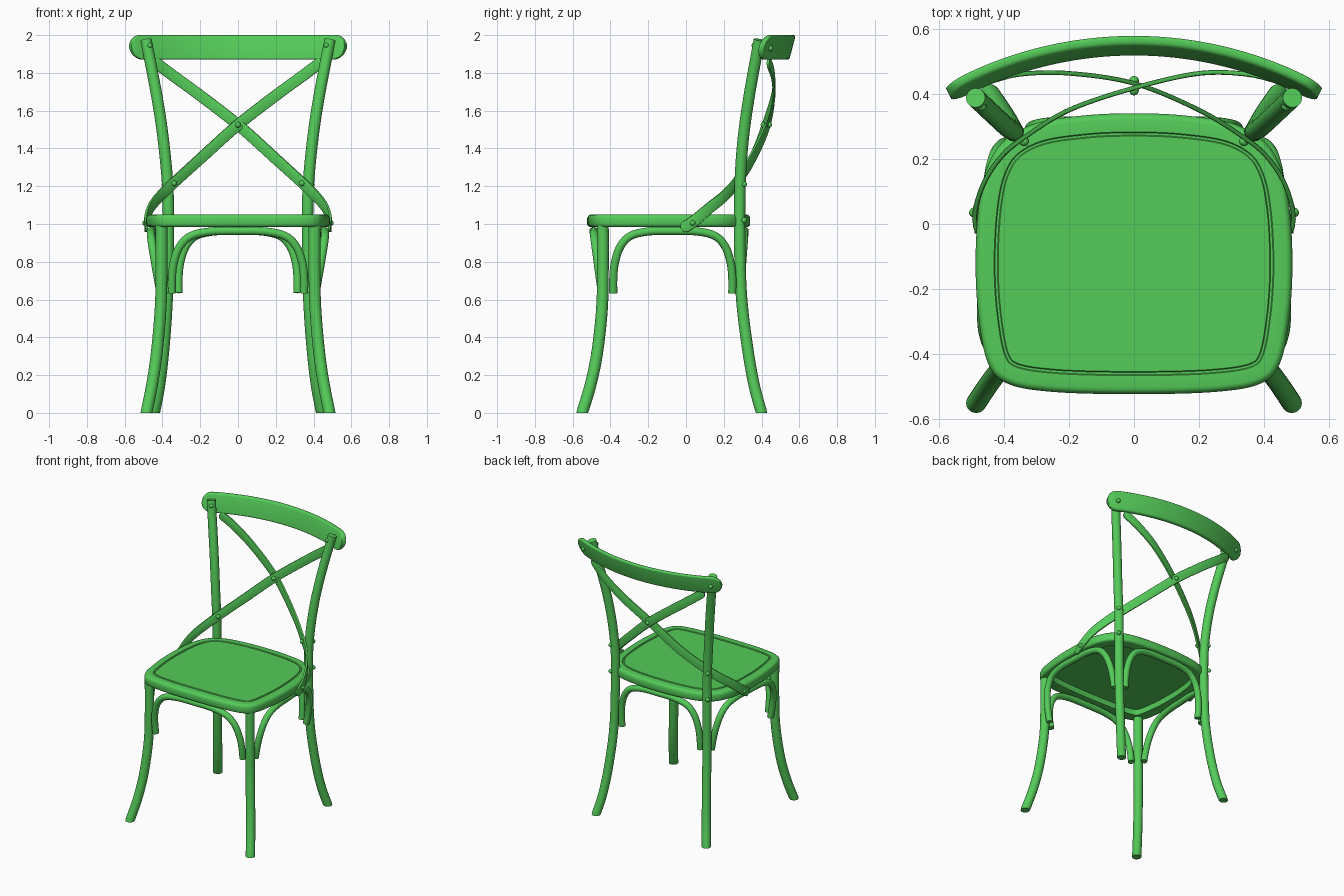
import bpy, bmesh, math
from mathutils import Vector

if "Cube" in bpy.data.objects:
    bpy.data.objects.remove(bpy.data.objects["Cube"])

Z = Vector((0, 0, 1))
green = bpy.data.materials.new("green_paint")
green.diffuse_color = (0.09, 0.6, 0.1, 1)
green.use_nodes = True
green.node_tree.nodes["Principled BSDF"].inputs["Base Color"].default_value = green.diffuse_color


def finish(name, bm):
    bmesh.ops.recalc_face_normals(bm, faces=bm.faces[:])
    me = bpy.data.meshes.new(name)
    bm.to_mesh(me)
    bm.free()
    me.materials.append(green)
    ob = bpy.data.objects.new(name, me)
    bpy.context.collection.objects.link(ob)
    return ob


def bridge(bm, rings):
    for r, s in zip(rings, rings[1:]):
        n = len(r)
        for i in range(n):
            bm.faces.new((r[i], r[(i + 1) % n], s[(i + 1) % n], s[i]))


def spline(points, steps=8):
    """Catmull-Rom curve through the points."""
    p = [Vector(q) for q in points]
    p = [2 * p[0] - p[1]] + p + [2 * p[-1] - p[-2]]
    out = []
    for a, b, c, d in zip(p, p[1:], p[2:], p[3:]):
        for k in range(steps):
            t = k / steps
            out.append(0.5 * (2 * b + (c - a) * t + (2 * a - 5 * b + 4 * c - d) * t * t
                              + (3 * b - a - 3 * c + d) * t ** 3))
    return out + [p[-2]]


def at_length(path, d):
    for a, b in zip(path, path[1:]):
        seg = (b - a).length
        if d <= seg:
            return a.lerp(b, d / seg)
        d -= seg
    return path[-1].copy()


def sweep(name, points, section, ref=None, round_end=0, shear=0, flat_start=False):
    """Sweep a section (a across ref, b sideways) along a smooth path."""
    path = spline(points)
    scale = [1] * len(path)
    if round_end:
        total = sum((b - a).length for a, b in zip(path, path[1:]))
        ang = [(k + 0.4) / 8.4 * math.pi / 2 for k in range(9)]
        cap = [(round_end * (1 - math.cos(q)), math.sin(q)) for q in ang]
        mid = [(round_end + (total - 2 * round_end) * k / 40, 1) for k in range(1, 40)]
        samples = cap + mid + [(total - d, s) for d, s in reversed(cap)]
        path = [at_length(path, d) for d, s in samples]
        scale = [s for d, s in samples]
    bm = bmesh.new()
    rings = []
    for i, p in enumerate(path):
        t = (path[min(i + 1, len(path) - 1)] - path[max(i - 1, 0)]).normalized()
        if flat_start and i == 0:
            t = Z.copy()
        n = Vector(ref) if ref else t.cross(Z)
        n = (n - t * n.dot(t)).normalized()
        w = t.cross(n)
        rings.append([bm.verts.new(p + n * (a + shear * b * scale[i]) + w * b * scale[i])
                      for a, b in section])
    bridge(bm, rings)
    bm.faces.new(rings[0])
    bm.faces.new(rings[-1])
    return finish(name, bm)


def circle(r, n=20):
    return [(r * math.cos(2 * math.pi * k / n), r * math.sin(2 * math.pi * k / n)) for k in range(n)]


def rounded_rect(a, b, r, n=4):
    out = []
    for q, (sa, sb) in enumerate(((1, 1), (-1, 1), (-1, -1), (1, -1))):
        for k in range(n + 1):
            g = (q + k / n) * math.pi / 2
            out.append((sa * (a - r) + r * math.cos(g), sb * (b - r) + r * math.sin(g)))
    return out


def rivet(name, loc, r=0.015):
    bm = bmesh.new()
    bmesh.ops.create_uvsphere(bm, u_segments=14, v_segments=8, radius=r)
    bmesh.ops.translate(bm, verts=bm.verts[:], vec=loc)
    finish(name, bm)


# Seat: rounded outline, inset rings for the edge, the groove and the hollow underside
half = [(0, -0.523), (0.25, -0.516), (0.39, -0.49), (0.45, -0.425), (0.478, -0.28),
        (0.487, -0.12), (0.478, 0.05), (0.453, 0.17), (0.40, 0.255), (0.30, 0.31),
        (0.15, 0.334), (0, 0.34)]
loop = half + [(-x, y) for x, y in half[-2:0:-1]]
m = len(loop)
ext = [(x, y, 0) for x, y in loop[-2:] + loop + loop[:3]]
outline = spline(ext, 8)[16:16 + m * 8]
N = len(outline)
normals = []
for i in range(N):
    t = outline[(i + 1) % N] - outline[i - 1]
    normals.append(Vector((-t.y, t.x, 0)).normalized())
profile = [(0.085, 1.025), (0.08, 0.987), (0.012, 0.985), (0.004, 0.989), (0, 0.998),
           (0, 1.03), (0.004, 1.041), (0.011, 1.048), (0.02, 1.05), (0.057, 1.05),
           (0.060, 1.045), (0.067, 1.045), (0.070, 1.05)]
bm = bmesh.new()
rings = [[bm.verts.new(Vector((p.x, p.y, z)) + nv * d) for p, nv in zip(outline, normals)]
         for d, z in profile]
bridge(bm, rings)
bm.faces.new(rings[0])
bm.faces.new(rings[-1])
finish("seat", bm)

# Arch braces under the seat, bulging outwards as they rise
arch = [(1, 0.635), (1, 0.71), (0.975, 0.79), (0.89, 0.875), (0.72, 0.935), (0.42, 0.96), (0, 0.963)]
arch = arch + [(-s, z) for s, z in arch[-2::-1]]


def brace(name, a, b, bulge):
    a, b, out = Vector(a), Vector(b), Vector(bulge)
    pts = []
    for s, z in arch:
        p = (a + b) / 2 + (a - b) / 2 * s + out * (z - 0.635) / 0.33
        pts.append((p.x, p.y, z))
    sweep(name, pts, circle(0.022, 14), ref=bulge)


brace("front_brace", (-0.35, -0.445, 0), (0.35, -0.445, 0), (0, -0.045, 0))
brace("back_brace", (-0.315, 0.285, 0), (0.315, 0.285, 0), (0, 0.025, 0))

for side, s in (("right", 1), ("left", -1)):
    brace(side + "_brace", (s * 0.41, -0.385, 0), (s * 0.378, 0.245, 0), (s * 0.06, 0, 0))

    # Legs
    sweep(side + "_front_leg",
          [(s * x, y, z) for x, y, z in ((0.485, -0.55, 0), (0.455, -0.505, 0.15), (0.43, -0.47, 0.32),
                                         (0.41, -0.445, 0.55), (0.405, -0.44, 0.75), (0.405, -0.44, 1.0))],
          circle(0.031), ref=(0, 1, 0), flat_start=True)
    sweep(side + "_back_leg_and_upright",
          [(s * x, y, z) for x, y, z in ((0.443, 0.40, 0), (0.415, 0.36, 0.15), (0.392, 0.325, 0.35),
                                         (0.375, 0.295, 0.6), (0.37, 0.285, 0.85), (0.37, 0.285, 1.15),
                                         (0.39, 0.298, 1.4), (0.425, 0.33, 1.65), (0.487, 0.388, 1.975))],
          circle(0.03), ref=(0, 1, 0), flat_start=True)

    # Crossed back straps, one just in front of the other
    dy = 0.007 * s
    sweep(side + "_cross_strap",
          [(s * x, y, z) for x, y, z in ((0.483, -0.025, 0.972), (0.489, 0.035, 1.01), (0.462, 0.125, 1.085),
                                         (0.41, 0.205, 1.15), (0.343, 0.262, 1.215), (0.2, 0.35, 1.345),
                                         (0, 0.425 + dy, 1.525), (-0.2, 0.463, 1.68),
                                         (-0.35, 0.46, 1.79), (-0.45, 0.435, 1.865))],
          rounded_rect(0.007, 0.03, 0.004, 2), round_end=0.03)

    # Rivets of the straps, uprights and top rail
    for k, (x, y, z) in enumerate(((0.492, 0.035, 1.005), (0.338, 0.254, 1.215), (0.39, 0.308, 1.21),
                                   (0.39, 0.308, 1.02), (0.468, 0.362, 1.945), (0.512, 0.447, 1.93))):
        rivet(f"{side}_rivet_{k + 1}", (s * x, y, z))

rivet("cross_rivet_front", (0, 0.410, 1.525))
rivet("cross_rivet_back", (0, 0.440, 1.525))

# Curved top rail, leaning back with round ends
R = (0.57 ** 2 + 0.148 ** 2) / (2 * 0.148)
rail = [(x, 0.548 - R + math.sqrt(R * R - x * x), 1.935)
        for x in (-0.57 + 1.14 * k / 12 for k in range(13))]
sweep("top_rail", rail, rounded_rect(0.016, 0.065, 0.012), round_end=0.065, shear=0.26)

# Smooth shading with sharp edges kept
bpy.ops.object.select_all(action='SELECT')
bpy.context.view_layer.objects.active = bpy.data.objects["seat"]
bpy.ops.object.shade_smooth_by_angle(angle=math.radians(40))
